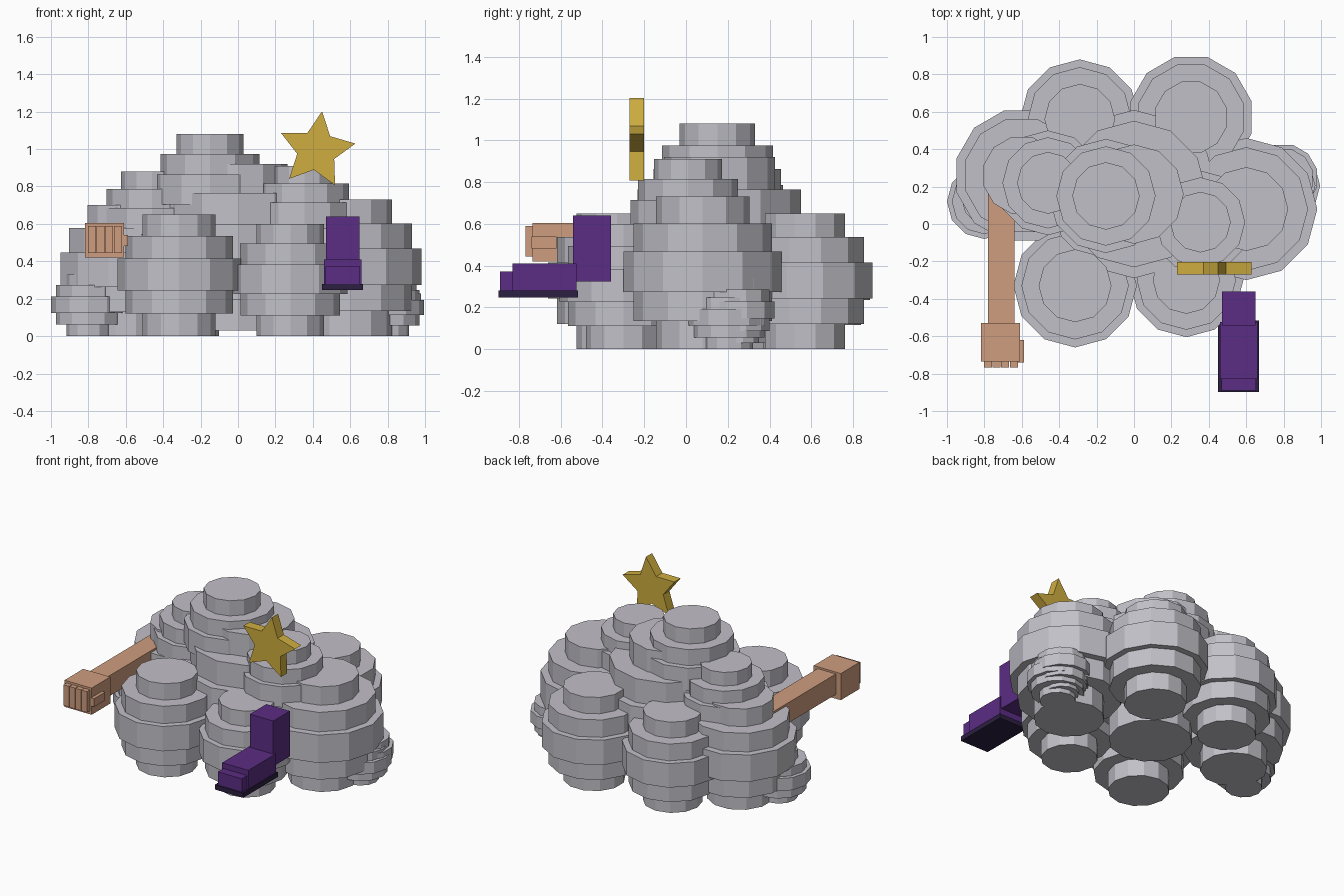
import bpy, bmesh
from math import cos, sin, radians, tau

cube = bpy.data.objects.get("Cube")
if cube:
    bpy.data.objects.remove(cube)


def material(name, rgb):
    mat = bpy.data.materials.new(name)
    mat.use_nodes = True
    mat.diffuse_color = (*rgb, 1)
    mat.node_tree.nodes["Principled BSDF"].inputs["Base Color"].default_value = (*rgb, 1)
    return mat


GREY = material("cloud_grey", (0.54, 0.53, 0.58))
GOLD = material("star_gold", (0.62, 0.42, 0.05))
SKIN = material("skin_tan", (0.62, 0.34, 0.21))
PURPLE = material("boot_purple", (0.105, 0.026, 0.23))
DARK = material("sole_dark_purple", (0.026, 0.014, 0.054))


def finish(name, bm, mat):
    bmesh.ops.recalc_face_normals(bm, faces=bm.faces)
    mesh = bpy.data.meshes.new(name)
    bm.to_mesh(mesh)
    bm.free()
    mesh.materials.append(mat)
    obj = bpy.data.objects.new(name, mesh)
    bpy.context.collection.objects.link(obj)
    return obj


def box(name, xs, ys, zs, mat):
    bm = bmesh.new()
    bmesh.ops.create_cube(bm, size=1)
    for v in bm.verts:
        v.co = [lo + (c + 0.5) * (hi - lo) for c, (lo, hi) in zip(v.co, (xs, ys, zs))]
    return finish(name, bm, mat)


# Stepped cloud puff: five stacked twelve-sided discs in one closed shell
LEVELS = (0, 0.185, 0.375, 0.64, 0.825, 1)
WIDTHS = (0.59, 0.87, 1, 0.87, 0.59)


def puff(name, x, y, radius, bottom, top, turn=0, sides=12):
    bm = bmesh.new()
    rings = []
    for i, width in enumerate(WIDTHS):
        for level in LEVELS[i:i + 2]:
            z = bottom + level * (top - bottom)
            angles = [radians(turn) + tau * k / sides for k in range(sides)]
            rings.append([bm.verts.new((x + radius * width * cos(a),
                                        y + radius * width * sin(a), z)) for a in angles])
    for a, b in zip(rings, rings[1:]):
        for k in range(sides):
            n = (k + 1) % sides
            bm.faces.new((a[k], a[n], b[n], b[k]))
    bm.faces.new(rings[0])
    bm.faces.new(rings[-1])
    return finish(name, bm, GREY)


puff("cloud_front_right", -0.315, -0.33, 0.33, 0, 0.65)
puff("cloud_front_left", 0.28, -0.3, 0.305, 0, 0.6)
puff("cloud_left_side", 0.6, 0.08, 0.38, 0, 0.73)
puff("cloud_right_side", -0.6, 0.26, 0.36, 0, 0.7, 15)
puff("cloud_back_right", -0.29, 0.56, 0.32, 0, 0.63)
puff("cloud_back_left", 0.305, 0.57, 0.335, 0, 0.65, 15)
puff("cloud_center", 0, 0.16, 0.45, 0.03, 0.92)
puff("cloud_crown", -0.15, 0.15, 0.305, 0.48, 1.08)
puff("cloud_upper_right", -0.46, 0.22, 0.28, 0.34, 0.88)
puff("cloud_upper_left", 0.355, 0.01, 0.275, 0.37, 0.91)
puff("cloud_small_right", -0.8, 0.12, 0.2, 0, 0.33)
puff("cloud_small_left", 0.8, 0.205, 0.195, 0, 0.3)
puff("cloud_small_left_back", 0.8, 0.245, 0.185, 0.03, 0.34, 15)

# Arm with a fist
box("forearm", (-0.78, -0.64), (-0.54, 0.2), (0.45, 0.592), SKIN)
box("fist", (-0.818, -0.61), (-0.735, -0.53), (0.42, 0.605), SKIN)
for i in range(4):
    x = -0.802 + i * 0.046
    box(f"finger_{i + 1}", (x, x + 0.043), (-0.768, -0.73), (0.445, 0.59), SKIN)
box("thumb", (-0.62, -0.587), (-0.74, -0.62), (0.483, 0.54), SKIN)

# Boot
box("boot_leg", (0.47, 0.65), (-0.542, -0.36), (0.325, 0.64), PURPLE)
box("boot_foot", (0.46, 0.66), (-0.83, -0.525), (0.275, 0.41), PURPLE)
box("boot_toe", (0.468, 0.652), (-0.89, -0.82), (0.275, 0.372), PURPLE)
box("boot_sole", (0.45, 0.668), (-0.897, -0.517), (0.247, 0.28), DARK)

# Star: extruded five-pointed outline
bm = bmesh.new()
outline = []
for i in range(10):
    r = 0.105 if i % 2 else 0.211
    a = radians(82 + 36 * i)
    outline.append(bm.verts.new((0.42 + r * cos(a), -0.27, 0.993 + r * sin(a))))
front = bm.faces.new(outline)
back = bmesh.ops.extrude_face_region(bm, geom=[front], use_keep_orig=True)["geom"]
for v in back:
    if isinstance(v, bmesh.types.BMVert):
        v.co.y += 0.068
finish("star", bm, GOLD)
